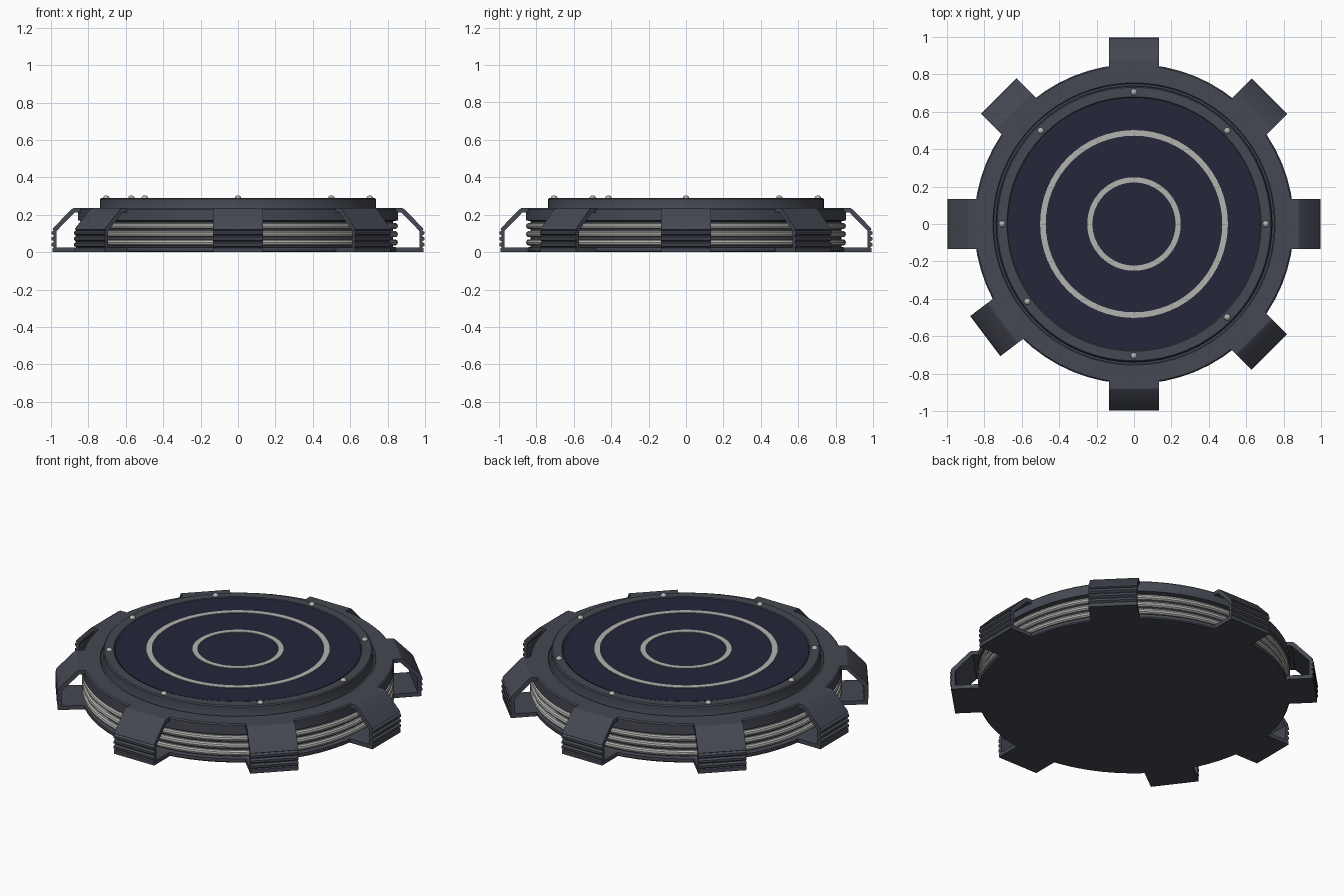
import bpy, bmesh
from math import sin, cos, pi, radians
from mathutils import Matrix

if "Cube" in bpy.data.objects:
    bpy.data.objects.remove(bpy.data.objects["Cube"])

SEG = 64


def material(name, rgb):
    m = bpy.data.materials.new(name)
    m.diffuse_color = (*rgb, 1)
    m.use_nodes = True
    m.node_tree.nodes["Principled BSDF"].inputs["Base Color"].default_value = m.diffuse_color
    return m


DARK = material("dark_metal", (0.06, 0.065, 0.085))
NAVY = material("navy_pad", (0.018, 0.020, 0.042))
LIGHT = material("light_trim", (0.45, 0.45, 0.43))


def finish(name, bm, mat, smooth=True):
    bmesh.ops.recalc_face_normals(bm, faces=bm.faces)
    me = bpy.data.meshes.new(name)
    bm.to_mesh(me)
    bm.free()
    me.materials.append(mat)
    ob = bpy.data.objects.new(name, me)
    bpy.context.collection.objects.link(ob)
    if smooth:
        bpy.ops.object.select_all(action='DESELECT')
        ob.select_set(True)
        bpy.context.view_layer.objects.active = ob
        bpy.ops.object.shade_smooth_by_angle(angle=radians(30))
    return ob


def lathe(name, profile, mat, closed=False):
    """Revolve (radius, z) points about z; open profiles get end caps."""
    bm = bmesh.new()
    rings = [[bm.verts.new((r * cos(2 * pi * i / SEG), r * sin(2 * pi * i / SEG), z))
              for i in range(SEG)] for r, z in profile]
    pairs = list(zip(rings, rings[1:]))
    if closed:
        pairs.append((rings[-1], rings[0]))
    else:
        bm.faces.new(rings[0])
        bm.faces.new(rings[-1])
    for a, b in pairs:
        for i in range(SEG):
            j = (i + 1) % SEG
            bm.faces.new((a[i], a[j], b[j], b[i]))
    return finish(name, bm, mat)


# Drum: bottom flange, recessed waist, upper flange, small groove and raised deck
lathe("base_drum", [
    (0.85, 0), (0.855, 0.006), (0.855, 0.024), (0.83, 0.028), (0.83, 0.165),
    (0.855, 0.17), (0.855, 0.228), (0.848, 0.235), (0.755, 0.235), (0.75, 0.228),
    (0.74, 0.228), (0.737, 0.235), (0.737, 0.283), (0.731, 0.289),
    (0.68, 0.289), (0.675, 0.283)], DARK)

# Light tubes wrapped around the waist
for n, z in enumerate((0.052, 0.096, 0.140)):
    lathe(f"side_tube_{n + 1}",
          [(0.838 + 0.017 * cos(k * pi / 5), z + 0.017 * sin(k * pi / 5)) for k in range(10)],
          LIGHT, closed=True)

# Pad and its two inlaid rings
lathe("pad", [(0.673, 0.275), (0.673, 0.287)], NAVY)
for name, r0, r1 in (("inner_ring", 0.222, 0.250), ("outer_ring", 0.472, 0.502)):
    lathe(name, [(r0, 0.280), (r1, 0.280), (r1, 0.290), (r0, 0.290)], LIGHT, closed=True)


# Bracket: hollow side profile with a ribbed outer wall, extruded sideways
def bracket(name, angle, shift):
    outer = [(0.82, 0), (0.992, 0), (0.992, 0.022)]
    for k in range(3):
        z = 0.026 + k * 0.031
        outer += [(0.984, z), (0.996, z + 0.008), (0.996, z + 0.021), (0.984, z + 0.029)]
    outer += [(0.992, 0.122), (0.986, 0.131), (0.892, 0.228), (0.88, 0.235), (0.82, 0.235)]
    inner = [(0.82, 0.212), (0.874, 0.212), (0.970, 0.113), (0.970, 0.024), (0.82, 0.024)]
    bm = bmesh.new()
    face = bm.faces.new([bm.verts.new((x, -0.134, z)) for x, z in outer + inner])
    ext = bmesh.ops.extrude_face_region(bm, geom=[face])
    bmesh.ops.translate(bm, vec=(0, 0.268, 0),
                        verts=[v for v in ext["geom"] if isinstance(v, bmesh.types.BMVert)])
    bmesh.ops.triangulate(bm, faces=[f for f in bm.faces if len(f.verts) > 4])
    bm.transform(Matrix.Rotation(radians(angle), 4, 'Z') @ Matrix.Translation((0, shift, 0)))
    finish(name, bm, DARK)


LAYOUT = [(0, 0), (45, -0.03), (90, 0), (135, 0.027),
          (180, 0), (217, 0), (270, 0), (315, 0.027)]
for n, (angle, shift) in enumerate(LAYOUT):
    bracket(f"bracket_{n + 1}", angle, shift)
    # Domed rivet on the deck, in line with each bracket
    a = radians(216 if angle == 217 else angle)
    bm = bmesh.new()
    bmesh.ops.create_uvsphere(bm, u_segments=16, v_segments=8, radius=0.018)
    bm.transform(Matrix.Translation((0.705 * cos(a), 0.705 * sin(a), 0.286)))
    finish(f"rivet_{n + 1}", bm, LIGHT)
